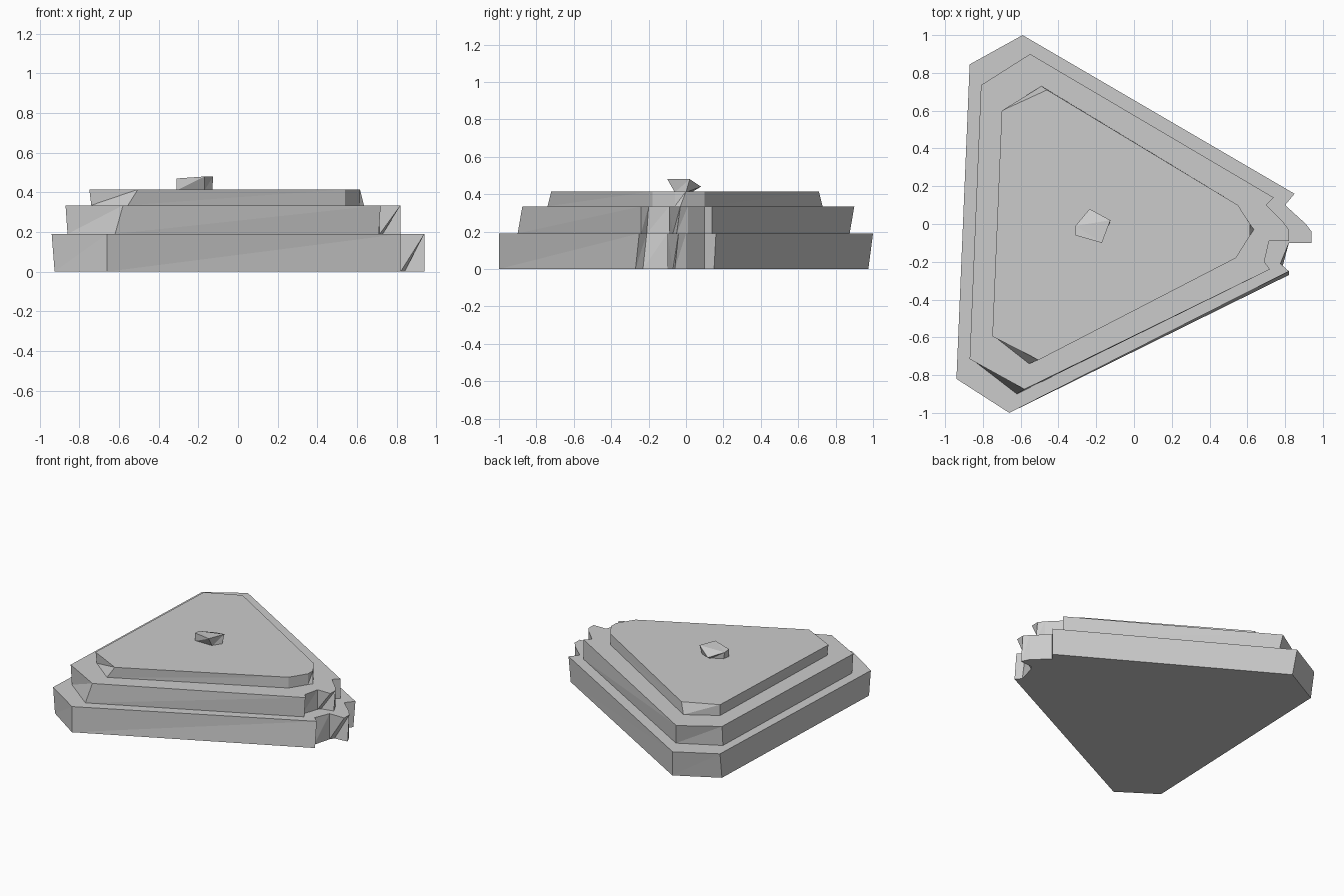
import bpy
import bmesh


def loft(name, bottom, top):
    """Faceted solid between two outlines with the same number of corners."""
    bm = bmesh.new()
    lo = [bm.verts.new(p) for p in bottom]
    hi = [bm.verts.new(p) for p in top]
    n = len(lo)
    for i in range(n):
        j = (i + 1) % n
        bm.faces.new((lo[i], lo[j], hi[j]))
        bm.faces.new((lo[i], hi[j], hi[i]))
    bm.faces.new(lo[::-1])
    bm.faces.new(hi)
    bmesh.ops.triangulate(bm, faces=[f for f in bm.faces if len(f.verts) > 3])
    bmesh.ops.recalc_face_normals(bm, faces=bm.faces[:])
    mesh = bpy.data.meshes.new(name)
    bm.to_mesh(mesh)
    bm.free()
    obj = bpy.data.objects.new(name, mesh)
    bpy.context.collection.objects.link(obj)
    return obj


def tier(name, outline, z0, z1, shifts):
    """Slab whose lower outline is the upper one with a few corners shifted."""
    low = []
    for i, (x, y) in enumerate(outline):
        dx, dy = shifts.get(i, (0, 0))
        low.append((x + dx, y + dy, z0))
    return loft(name, low, [(x, y, z1) for x, y in outline])


# Bottom step, with the chipped nose on the right
tier("bottom_step",
     [(-0.94, -0.82), (-0.66, -1.0), (0.82, -0.25), (0.775, -0.21),
      (0.82, -0.10), (0.94, -0.10), (0.94, -0.04), (0.91, 0.0),
      (0.80, 0.10), (0.85, 0.16), (-0.59, 1.0), (-0.87, 0.845)],
     0.0, 0.19,
     {0: (0.015, 0), 2: (0, -0.02), 3: (0.01, -0.02), 5: (-0.10, 0.03),
      6: (0, -0.02), 9: (-0.01, -0.01), 10: (0.02, -0.025), 11: (0.005, -0.03)})

# Middle step
tier("middle_step",
     [(-0.87, -0.715), (-0.58, -0.875), (0.72, -0.24), (0.69, -0.20),
      (0.715, -0.09), (0.82, -0.09), (0.82, -0.03), (0.79, 0.01),
      (0.70, 0.10), (0.74, 0.14), (-0.55, 0.90), (-0.81, 0.735)],
     0.19, 0.335,
     {0: (0.01, 0), 1: (-0.04, -0.025), 2: (-0.01, 0), 3: (-0.015, -0.01),
      5: (-0.09, 0.02), 6: (0, -0.02), 10: (0.02, -0.025), 11: (0, -0.01)})

# Top step
tier("top_step",
     [(-0.75, -0.595), (-0.505, -0.72), (0.54, -0.18), (0.615, -0.06),
      (0.615, 0.0), (0.55, 0.10), (-0.46, 0.71), (-0.70, 0.60)],
     0.335, 0.415,
     {0: (0.01, 0), 1: (-0.05, -0.02), 4: (0.02, -0.03),
      6: (-0.03, 0.02)})

# Small chipped stone on top
loft("top_stone",
     [(-0.31, -0.06, 0.41), (-0.17, -0.06, 0.41), (-0.13, 0.0, 0.41),
      (-0.22, 0.03, 0.41), (-0.30, -0.01, 0.41)],
     [(-0.31, -0.06, 0.47), (-0.17, -0.10, 0.48), (-0.125, 0.02, 0.48),
      (-0.235, 0.08, 0.44), (-0.31, -0.01, 0.465)])
